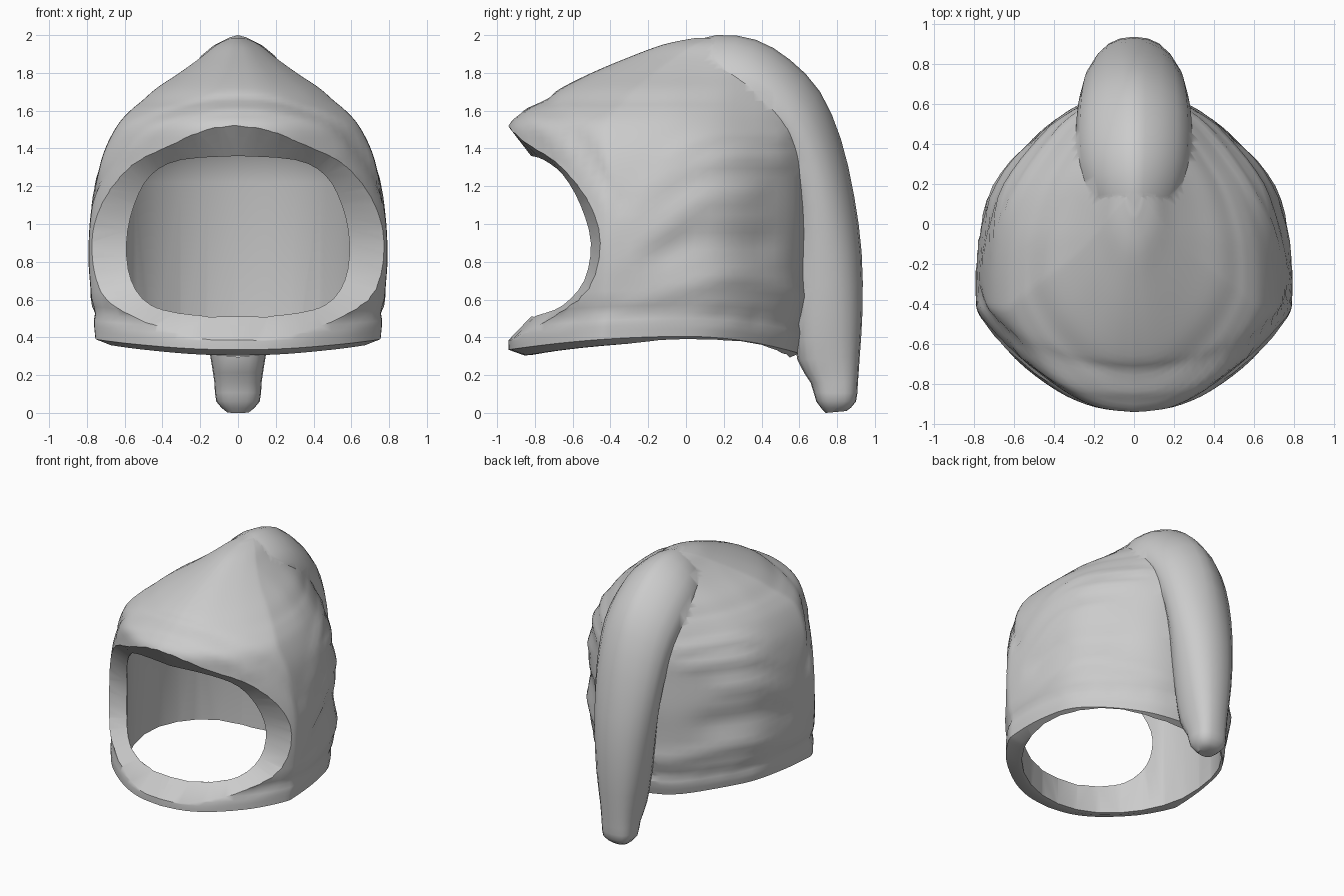
import bpy, bmesh, math
from mathutils import Vector

if "Cube" in bpy.data.objects:
    bpy.data.objects.remove(bpy.data.objects["Cube"])


def smooth(points, steps):
    """Catmull-Rom samples through points of any dimension."""
    out = []
    last = len(points) - 1
    for i in range(last):
        a, b, c, d = (points[max(0, min(last, i + k))] for k in (-1, 0, 1, 2))
        for s in range(steps):
            t = s / steps
            out.append([0.5 * (2 * q + (r - p) * t + (2 * p - 5 * q + 4 * r - w) * t * t
                               + (3 * q - p - 3 * r + w) * t ** 3)
                        for p, q, r, w in zip(a, b, c, d)])
    return out + [list(points[-1])]


def mirror_loop(half):
    """Close a half loop whose ends lie on x = 0."""
    return half + [[-p[0]] + list(p[1:]) for p in half[-2:0:-1]]


def ramp(v, start, end):
    return max(0, min(1, (v - start) / (end - start)))


def loft(name, rings):
    """Closed solid through rings of equal length."""
    bm = bmesh.new()
    rows = [[bm.verts.new(p) for p in ring] for ring in rings]
    n = len(rows[0])
    for a, b in zip(rows, rows[1:]):
        for i in range(n):
            j = (i + 1) % n
            bm.faces.new((a[i], a[j], b[j], b[i]))
    for row in (rows[0], rows[-1]):
        mid = bm.verts.new(sum((v.co for v in row), Vector()) / n)
        for i in range(n):
            bm.faces.new((row[i], row[(i + 1) % n], mid))
    bmesh.ops.recalc_face_normals(bm, faces=bm.faces)
    mesh = bpy.data.meshes.new(name)
    bm.to_mesh(mesh)
    bm.free()
    ob = bpy.data.objects.new(name, mesh)
    bpy.context.collection.objects.link(ob)
    return ob


def combine(target, tool, operation):
    bpy.context.view_layer.objects.active = target
    mod = target.modifiers.new("cut", 'BOOLEAN')
    mod.object, mod.operation, mod.solver = tool, operation, 'EXACT'
    bpy.ops.object.modifier_apply(modifier=mod.name)
    bpy.data.objects.remove(tool)


# Cloth folds: side-view path (y, z), height and width
folds = [(smooth(path, 8), h, w) for path, h, w in [
    ([(-.22, 1.18), (0, 1.41), (.2, 1.48), (.5, 1.46)], .018, .035),
    ([(-.27, 1.08), (0, 1.29), (.25, 1.36), (.5, 1.34)], .015, .035),
    ([(-.38, .76), (-.15, .93), (.05, 1.13), (.35, 1.17)], .018, .045),
    ([(-.15, .85), (.1, .92), (.4, .9)], -.025, .09),
    ([(-.3, .58), (0, .67), (.3, .72), (.6, .62)], .015, .045),
    ([(-.9, .45), (-.5, .53), (0, .53), (.6, .48)], -.02, .035),
    ([(-.74, 1.67), (-.55, 1.42), (-.36, 1.1)], -.015, .035),
    ([(-.83, 1.6), (-.65, 1.38), (-.43, 1.1)], .012, .035)]]


def fold_height(y, z):
    total = 0
    for path, h, w in folds:
        d = min(math.hypot(y - p[0], z - p[1]) for p in path)
        total += h * math.exp(-(d / w) ** 2)
    # folds flatten out where the hood is widest
    if total > 0 and z < 1.35:
        total *= max(.1, ramp(y, -.35, 0))
    return total


# Hood body: one plan outline scaled along a table of levels
plan = [(0, -.94), (.2, -.915), (.4, -.83), (.62, -.66), (.765, -.465), (.79, -.35),
        (.775, -.08), (.7, .2), (.5, .44), (.27, .61), (0, .68)]
plan = mirror_loop(smooth(plan, 4))
levels = [(.405, .755, -.94, .6), (.5, .765, -.94, .63), (.65, .78, -.94, .65),
          (.82, .79, -.94, .66), (1, .785, -.94, .67), (1.2, .755, -.94, .67),
          (1.38, .71, -.94, .67), (1.52, .64, -.94, .65), (1.6, .57, -.85, .63),
          (1.65, .51, -.765, .61), (1.72, .43, -.66, .58), (1.8, .31, -.5, .53),
          (1.88, .2, -.31, .47), (1.95, .115, -.12, .4), (1.985, .04, .05, .3)]
rings = []
for z, hw, front, back in smooth(levels, 4):
    ring = []
    for px, py in plan:
        y = front + (py + .94) / 1.62 * (back - front)
        # hollow between shoulder and tail
        x = px / .79 * hw * (1 - .1 * ramp(z, 1.35, 1.65) * ramp(y, -.05, .3))
        drop = (.08 if y < 0 else .25) * y * y * (1 - ramp(z, .405, .805))
        out = Vector((x, y + .15, 0)).normalized() * fold_height(y, z - drop)
        ring.append((x + out.x, y + out.y, z - drop))
    rings.append(ring)
inset = [(x * .9, y * .9 - .01, z - .03) for x, y, z in rings[0]]
hood = loft("hood", [inset] + rings)

# Long tail: outer (y, z), inner (y, z) and half width of each section
sections = [(-.06, 1.94, -.1, 1.55, .13), (.16, 2, .08, 1.5, .235), (.37, 1.975, .18, 1.45, .28),
            (.55, 1.87, .29, 1.4, .29), (.71, 1.7, .4, 1.33, .285),
            (.82, 1.45, .47, 1.22, .27), (.89, 1.15, .52, 1.05, .25),
            (.93, .85, .54, .8, .22), (.935, .55, .56, .5, .185),
            (.92, .3, .59, .28, .145), (.91, .16, .66, .16, .125),
            (.9, .06, .69, .06, .115), (.85, .01, .74, 0, .06)]
tail_rings = []
for oy, oz, iy, iz, hw in smooth(sections, 2):
    ring = []
    power = .75 + .25 * ramp(oz, .2, 1.0) + .4 * ramp(oz, 1.0, 1.7)
    for k in range(20):
        a = math.tau * k / 20
        s = math.copysign(abs(math.sin(a)) ** power, math.sin(a))
        c = math.copysign(abs(math.cos(a)) ** min(power, 1), math.cos(a))
        t = (1 - c) / 2
        ring.append((s * hw, oy + (iy - oy) * t, oz + (iz - oz) * t))
    tail_rings.append(ring)
combine(hood, loft("tail", tail_rings), 'UNION')

# Head cavity: oval tube with a domed top
CY, RX, RY = -.135, .7, .685
cavity = [[(RX * s * math.cos(math.tau * k / 28), CY + RY * s * math.sin(math.tau * k / 28), z)
           for k in range(28)]
          for z, s in ((-.2, 1), (1.22, 1), (1.38, .92), (1.54, .7), (1.64, .4))]
combine(hood, loft("cavity_cutter", cavity), 'DIFFERENCE')

# Face opening: bevelled rim ruled from the inner loop to the outer loop
inner = [(0, 1.36), (.3, 1.34), (.46, 1.26), (.55, 1.1), (.59, .9), (.565, .7),
         (.46, .57), (.25, .52), (0, .51)]
inner = [(x, CY - RY * math.sqrt(1 - (x / RX) ** 2), z) for x, z in inner]
outer = [(0, -.94, 1.52), (.33, -.87, 1.45), (.6, -.68, 1.33), (.745, -.51, 1.12),
         (.785, -.45, .9), (.755, -.51, .65), (.6, -.71, .49), (.3, -.88, .41), (0, -.94, .385)]
inner, outer = (mirror_loop(smooth(p, 3)) for p in (inner, outer))
beyond = [[a + (b - a) * 1.45 for a, b in zip(p, q)] for p, q in zip(inner, outer)]
cutter = [[(x, -.12, z) for x, y, z in inner], inner, beyond,
          [(x, -1.6, z) for x, y, z in beyond]]
combine(hood, loft("face_cutter", cutter), 'DIFFERENCE')

# Soft cloth shading with crisp rims
bpy.ops.object.select_all(action='DESELECT')
hood.select_set(True)
bpy.context.view_layer.objects.active = hood
bpy.ops.object.shade_smooth_by_angle(angle=math.radians(38))
